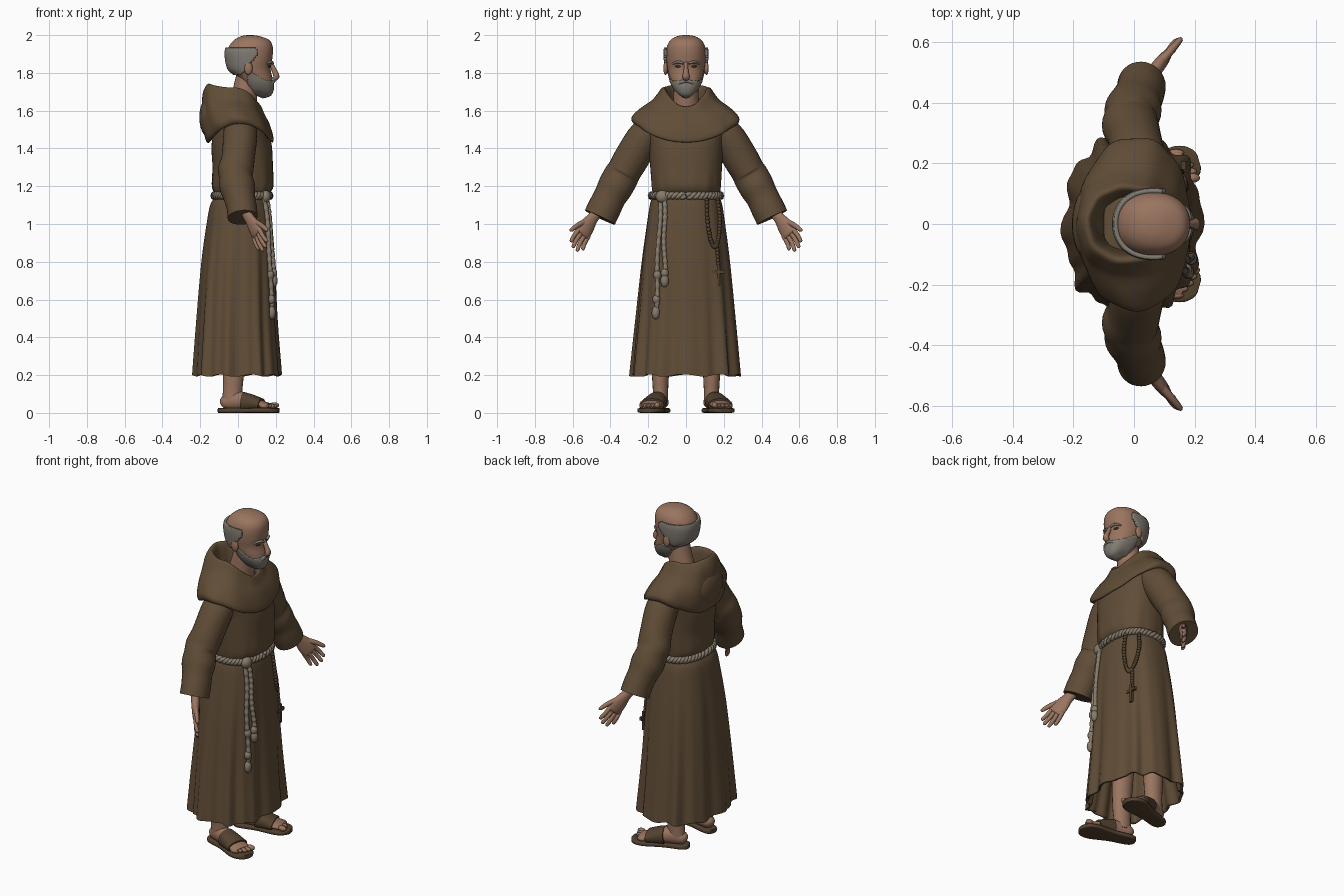
import bpy, bmesh, math
from mathutils import Vector as V

if "Cube" in bpy.data.objects:
    bpy.data.objects.remove(bpy.data.objects["Cube"])


def material(name, r, g, b):
    m = bpy.data.materials.new(name)
    m.diffuse_color = (r, g, b, 1)
    m.use_nodes = True
    m.node_tree.nodes["Principled BSDF"].inputs["Base Color"].default_value = m.diffuse_color
    return m


CLOTH = material("brown_cloth", .118, .074, .038)
SKIN = material("skin", .32, .175, .115)
HAIR = material("grey_hair", .22, .2, .17)
ROPE = material("pale_rope", .24, .195, .145)
LEATHER = material("dark_leather", .085, .053, .028)
DARK = material("dark_eye", .06, .038, .026)


def smooth(keys, k):
    """Catmull-Rom interpolation of equal-length tuples."""
    out = []
    for i in range(len(keys) - 1):
        a, b, c, d = keys[max(i - 1, 0)], keys[i], keys[i + 1], keys[min(i + 2, len(keys) - 1)]
        for j in range(k):
            t = j / k
            out.append([.5 * (2 * q + (r - p) * t + (2 * p - 5 * q + 4 * r - s) * t * t
                        + (3 * q - p - 3 * r + s) * t ** 3) for p, q, r, s in zip(a, b, c, d)])
    return out + [list(keys[-1])]


def finish(name, bm, mat):
    me = bpy.data.meshes.new(name)
    bm.to_mesh(me)
    bm.free()
    me.materials.append(mat)
    ob = bpy.data.objects.new(name, me)
    bpy.context.collection.objects.link(ob)
    return ob


def skin_rings(name, rings, mat, keep=None):
    """Join rings of points into a capped surface; keep() filters faces by centre."""
    bm = bmesh.new()
    rows = [[bm.verts.new(p) for p in r] for r in rings]
    n = len(rows[0])
    for a, b in zip(rows, rows[1:]):
        for i in range(n):
            bm.faces.new((a[i], a[(i + 1) % n], b[(i + 1) % n], b[i]))
    bm.faces.new(rows[0])
    bm.faces.new(rows[-1])
    bmesh.ops.recalc_face_normals(bm, faces=bm.faces)
    if keep:
        gone = [f for f in bm.faces if len(f.verts) > 4 or not keep(f.calc_center_median())]
        bmesh.ops.delete(bm, geom=gone, context='FACES')
    return finish(name, bm, mat)


def sup(a, p):
    return [math.copysign(abs(f(a)) ** (2 / p), f(a)) for f in (math.cos, math.sin)]


def loft(name, keys, mat, n=48, p=2.2, k=4, grow=0, keep=None, fold=None, wave=0):
    """Upright loft. Keys: back x, front x, half width, then z at front, side, back."""
    rings = []
    for x0, x1, hy, zf, zs, zb in smooth(keys, k):
        ring = []
        for i in range(n):
            a = 2 * math.pi * i / n
            c, s = sup(a, p)
            z = zs + ((zf if c > 0 else zb) - zs) * math.cos(a) ** 2
            m = 1 + (fold(a, z) if fold else 0)
            z += wave * math.sin(10 * a + 2) * max(0, 1 - (z - .2) / .2)
            ring.append(((x0 + x1) / 2 + ((x1 - x0) / 2 + grow) * c * m, (hy + grow) * s * m, z))
        rings.append(ring)
    return skin_rings(name, rings, mat, keep)


def tube(name, keys, mat, ref=(1, 0, 0), n=12, k=4, p=2):
    """Swept tube. Keys: x, y, z, radius along ref, radius across."""
    pts = smooth(keys, k)
    rings = []
    for i, q in enumerate(pts):
        t = (V(pts[min(i + 1, len(pts) - 1)][:3]) - V(pts[max(i - 1, 0)][:3])).normalized()
        u = V(ref)
        u = (u - t * u.dot(t)).normalized()
        v = t.cross(u)
        rings.append([V(q[:3]) + u * q[3] * c + v * q[4] * s
                      for c, s in (sup(2 * math.pi * j / n, p) for j in range(n))])
    return skin_rings(name, rings, mat)


def ball(name, loc, size, mat, seg=16):
    bm = bmesh.new()
    bmesh.ops.create_uvsphere(bm, u_segments=seg, v_segments=seg // 2, radius=1)
    bmesh.ops.scale(bm, vec=size, verts=bm.verts)
    bmesh.ops.translate(bm, vec=loc, verts=bm.verts)
    return finish(name, bm, mat)


def flat(z, x0, x1, hy):
    return (x0, x1, hy, z, z, z)


# Robe: skirt with folds, pinched waist and torso
ROBE = [flat(.2, -.228, .22, .285), flat(.23, -.228, .22, .284), flat(.5, -.212, .203, .26),
        flat(.8, -.19, .192, .232), flat(1., -.165, .18, .207), flat(1.1, -.147, .17, .192),
        flat(1.15, -.122, .163, .178), flat(1.2, -.138, .187, .183), flat(1.3, -.135, .185, .19),
        flat(1.42, -.14, .178, .2), flat(1.52, -.12, .15, .215), flat(1.6, -.1, .1, .13)]


def folds(a, z):
    if z < 1.15:
        g = (1.15 - z) / .95
        return g * (.04 * math.sin(10 * a + .6) + .028 * math.sin(17 * a + 2 * math.cos(a)))
    return .012 * math.sin(13 * a) * max(0, 1.35 - z) / .2


loft("robe", [flat(.5, -.17, .165, .21), flat(.23, -.21, .2, .265), flat(.205, -.218, .21, .275)] + ROBE,
     CLOTH, n=112, p=2.4, k=5, fold=folds, wave=.006)


def front_x(y, z, gap=.012):
    """Front surface of the robe, for things hanging on it."""
    for a, b in zip(ROBE, ROBE[1:]):
        if a[3] <= z <= b[3]:
            t = (z - a[3]) / (b[3] - a[3])
            x0, x1, hy = (a[i] + (b[i] - a[i]) * t for i in range(3))
            side = max(0, 1 - abs(y / hy) ** 2.4) ** (1 / 2.4)
            return (x0 + x1) / 2 + (x1 - x0) / 2 * side + gap


# Shoulder cape rolling up into the lowered, open hood
loft("hooded_cape", [(-.13, .15, .22, 1.46, 1.55, 1.46), (-.16, .18, .27, 1.432, 1.53, 1.428),
     (-.178, .185, .284, 1.46, 1.565, 1.46), (-.19, .165, .24, 1.53, 1.612, 1.54),
     (-.19, .142, .18, 1.575, 1.655, 1.63), (-.182, .132, .15, 1.60, 1.69, 1.70),
     (-.158, .12, .125, 1.622, 1.722, 1.742), (-.133, .1, .103, 1.61, 1.70, 1.715),
     (-.105, .085, .09, 1.55, 1.6, 1.58)], CLOTH, n=64, k=5,
     fold=lambda a, z: .014 * math.sin(9 * a + 14 * z))
ball("hood_pouch", (-.15, 0, 1.565), (.055, .12, .11), CLOTH, 24)

# Head and neck
HEAD = [(.06, .13, .03, 1.665, 1.685, 1.71), (.035, .17, .058, 1.68, 1.71, 1.745),
        (.01, .186, .078, 1.72, 1.745, 1.77), (-.012, .183, .088, 1.77, 1.78, 1.79),
        flat(1.82, -.042, .173, .097), flat(1.87, -.055, .181, .104), flat(1.915, -.057, .185, .105),
        flat(1.95, -.042, .181, .097), flat(1.978, -.015, .16, .077), flat(1.995, .02, .11, .044),
        flat(2.0, .05, .08, .01)]
loft("head", HEAD, SKIN)
tube("neck", [(.0, 0, 1.53, .085, .08), (.03, 0, 1.66, .07, .068), (.052, 0, 1.78, .062, .062)],
     SKIN, n=24)
for name, grow, rule in (
        ("hair_fringe", .014, lambda c: c.x < .1 and 1.79 + max(0, c.x - .015) * 1.2 < c.z < 1.935),
        ("beard", .005, lambda c: c.x > .05 and c.z < 1.757 + max(0, .15 - c.x) * .55)):
    shell = loft(name, HEAD, HAIR, n=96, k=10, grow=grow, keep=rule)
    mod = shell.modifiers.new("thickness", 'SOLIDIFY')
    mod.thickness, mod.offset = .018, -1

# Face
tube("nose", [(.172, 0, 1.855, .01, .01), (.193, 0, 1.81, .014, .013), (.203, 0, 1.78, .016, .02),
              (.188, 0, 1.765, .01, .014)], SKIN)
for s, side in ((1, "left"), (-1, "right")):
    ball(side + "_eye", (.162, s * .04, 1.835), (.012, .017, .007), DARK)
    tube(side + "_brow", [(.183, s * .016, 1.85, .008, .006), (.175, s * .042, 1.858, .009, .007),
                          (.15, s * .07, 1.848, .006, .005)], HAIR)
    tube(side + "_moustache", [(.191, 0, 1.757, .008, .008), (.182, s * .03, 1.75, .01, .01),
                               (.165, s * .05, 1.73, .008, .008)], HAIR)
    ball(side + "_ear", (.055, s * .108, 1.825), (.022, .012, .036), SKIN)

    # Sleeve with wrinkles toward a wide cuff
    tube(side + "_sleeve", [(.01, s * .14, 1.52, .085, .075), (.012, s * .215, 1.465, .09, .09),
         (.0, s * .29, 1.345, .088, .093), (-.012, s * .325, 1.285, .094, .09),
         (-.012, s * .345, 1.25, .087, .094), (-.003, s * .375, 1.195, .094, .093),
         (.008, s * .405, 1.14, .083, .086), (.02, s * .432, 1.085, .08, .088),
         (.025, s * .456, 1.035, .08, .088)], CLOTH, n=32, k=5)

    # Hand with palm turned forward
    w = V((.42, s * .7, .5)).normalized()
    tube(side + "_palm", [(.03, s * .455, 1.08, .03, .028), (.06, s * .495, 1.03, .032, .024),
         (.082, s * .523, .99, .045, .022), (.101, s * .546, .95, .045, .018),
         (.106, s * .552, .94, .034, .01)], SKIN, ref=w, n=16)
    tips = [(.155, .61, .905), (.148, .6, .875), (.133, .578, .855), (.11, .548, .862)]
    for i, (x, y, z) in enumerate(tips):
        base = V((.098, s * .541, .955)) + w * (.034 - .0225 * i)
        tip = V((x, s * y, z))
        mid = base.lerp(tip, .55) + V((-.004, s * .004, 0))
        tube(f"{side}_finger_{i + 1}", [(*base, .013, .013), (*mid, .0115, .0115),
             (*base.lerp(tip, .93), .0095, .0095), (*tip, .003, .003)], SKIN, ref=w, n=10)
    tube(side + "_thumb", [(.08, s * .525, 1.015, .018, .016), (.12, s * .57, .995, .014, .013),
         (.15, s * .605, .97, .011, .01), (.156, s * .614, .963, .003, .003)], SKIN, ref=w, n=10)

    # Leg, foot and sandal, toes turned out
    yaw = math.radians(16)

    def f(u, z, wide, high, o=0):
        return (-.083 + u * math.cos(yaw) - o * math.sin(yaw),
                s * (.122 + u * math.sin(yaw) + o * math.cos(yaw)), z, wide, high)
    across = (-math.sin(yaw), s * math.cos(yaw), 0)
    tube(side + "_leg", [(-.03, s * .135, .06, .053, .04), (-.028, s * .135, .13, .052, .041),
         (-.025, s * .135, .22, .056, .046), (-.03, s * .13, .5, .07, .06)], SKIN, n=20)
    tube(side + "_foot", [f(-.008, .05, .012, .014), f(.01, .055, .034, .034), f(.07, .064, .041, .05),
         f(.14, .06, .05, .043), f(.21, .045, .058, .024), f(.26, .037, .055, .014)],
         SKIN, ref=across, n=24)
    tube(side + "_sandal_sole", [f(-.021, .013, .015, .012), f(-.012, .013, .032, .013),
         f(.02, .013, .045, .013), f(.12, .013, .049, .013), f(.22, .013, .069, .013),
         f(.27, .013, .064, .013), f(.3, .013, .042, .013), f(.31, .013, .02, .012)],
         LEATHER, ref=across, n=24, p=5)
    tube(side + "_sandal_strap", [f(.115, .058, .055, .053), f(.16, .053, .06, .045),
         f(.215, .043, .067, .033)], LEATHER, ref=across, n=28, p=2.2)
    for i in range(5):
        o = (i - 2) * .0235
        u = .272 - .004 * i - .003 * i * (i > 2)
        r = .016 if i == 0 else .0125
        x, y, _, _, _ = f(u, 0, 0, 0, o)
        ball(f"{side}_toe_{i + 1}", (x, y, .024 + r), (.027, r, r), SKIN, 12)

# Twisted rope belt
for k in range(2):
    path = []
    for i in range(161):
        a = 2 * math.pi * i / 160
        b = 24 * a + k * math.pi
        c, s = sup(a, 2.4)
        o = .006 + .007 * math.cos(b)
        path.append((.0205 + (.1425 + o) * c, (.178 + o) * s, 1.15 + .011 * math.sin(b), .012, .012))
    tube(f"belt_strand_{k + 1}", path, ROPE, ref=(0, 0, 1), n=8, k=1)


def hang(y, z, r, gap=.008):
    return (front_x(y, z, gap), y, z, r, r)


# Knot and hanging cords with knotted ends
ball("belt_knot", (front_x(-.125, 1.15, .012), -.125, 1.145), (.028, .036, .034), ROPE)
for i, (y0, y1, end, knots) in enumerate(((-.135, -.16, .53, (.73, .6)), (-.115, -.113, .7, (.74,)))):
    path = []
    for j in range(41):
        t = j / 40
        path.append(hang(y0 + (y1 - y0) * t + .004 * math.sin(9 * t), 1.14 + (end - 1.14) * t,
                         .0125 + .002 * math.sin(j * 2.1)))
    tube(f"cord_{i + 1}", path, ROPE, n=10, k=2)
    for z in knots:
        y = y0 + (y1 - y0) * (1.14 - z) / (1.14 - end)
        ball("cord_knot", hang(y, z, 0)[:3], (.02, .021, .026), ROPE)
    ball("cord_tassel", hang(y1, end, 0)[:3], (.02, .022, .035), ROPE)

# Prayer beads: loop, tail and cross
beads = smooth([(.11, 1.14), (.113, 1.03), (.13, .92), (.154, .88), (.174, .94), (.178, 1.04), (.165, 1.14)], 6)
beads += [(.164 + .008 * j / 6, .88 - .018 * j) for j in range(6)]
for y, z in beads:
    ball("prayer_bead", hang(y, z, 0)[:3], (.0115, .0115, .013), LEATHER, 10)
for name, dy, dz in (("cross_upright", .009, .056), ("cross_bar", .034, .009)):
    z = .728 if name == "cross_upright" else .748
    bm = bmesh.new()
    bmesh.ops.create_cube(bm, size=2)
    bmesh.ops.scale(bm, vec=(.008, dy, dz), verts=bm.verts)
    bmesh.ops.translate(bm, vec=(front_x(.172, .73, .012), .172, z), verts=bm.verts)
    finish(name, bm, LEATHER)

bpy.ops.object.select_all(action='SELECT')
bpy.context.view_layer.objects.active = bpy.data.objects["robe"]
bpy.ops.object.shade_smooth_by_angle(angle=math.radians(50))
